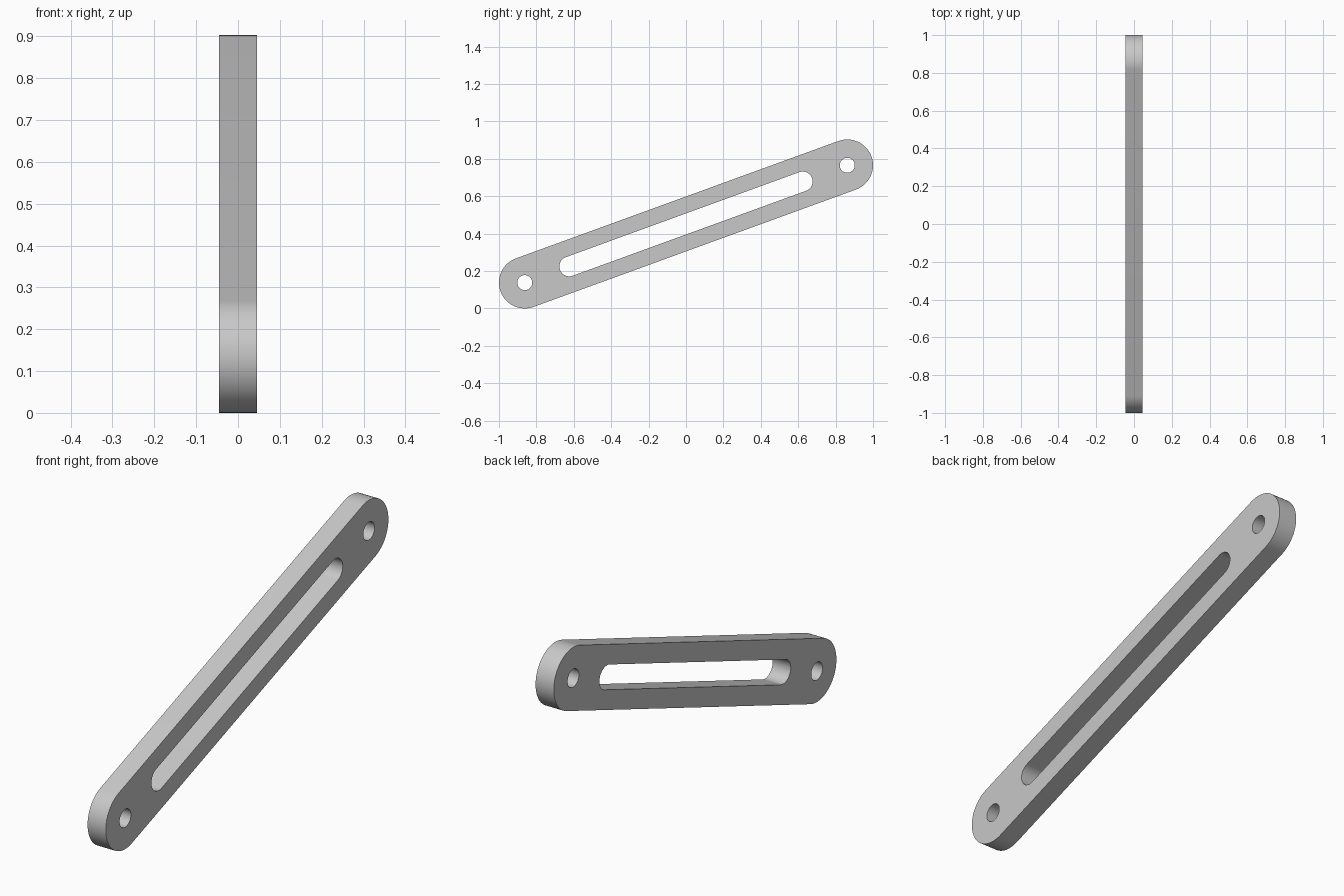
import bpy, bmesh, math
from mathutils import Matrix, Vector

cube = bpy.data.objects.get("Cube")
if cube:
    bpy.data.objects.remove(cube, do_unlink=True)

TILT = math.radians(20)
END_RADIUS, HOLE_RADIUS, SLOT_RADIUS = 0.138, 0.04, 0.053
THICKNESS = 0.09
HALF_LENGTH = (1 - END_RADIUS) / math.cos(TILT)   # middle to pivot hole
HALF_SLOT = 0.664
MID_HEIGHT = END_RADIUS + HALF_LENGTH * math.sin(TILT)

grey = bpy.data.materials.new("grey metal")
grey.use_nodes = True
colour = (0.58, 0.58, 0.58, 1)
grey.diffuse_color = colour
grey.node_tree.nodes["Principled BSDF"].inputs["Base Color"].default_value = colour


def capsule(half, radius, centre=0, steps=32):
    """Closed outline with two round ends; a circle when half is zero."""
    points = []
    for side in (1, -1):
        for i in range(steps + (half > 0)):
            a = math.pi * (i / steps - side / 2)
            points.append(Vector((0, centre + side * half + radius * math.cos(a),
                                  radius * math.sin(a))))
    return points


# Outline, slot and two pivot holes, filled and extruded through the thickness
bm = bmesh.new()
edges = []
for loop in (capsule(HALF_LENGTH, END_RADIUS), capsule(HALF_SLOT, SLOT_RADIUS),
             capsule(0, HOLE_RADIUS, HALF_LENGTH), capsule(0, HOLE_RADIUS, -HALF_LENGTH)):
    verts = [bm.verts.new(p) for p in loop]
    edges += [bm.edges.new((v, verts[i - 1])) for i, v in enumerate(verts)]
bmesh.ops.triangle_fill(bm, edges=edges, use_beauty=True, normal=(1, 0, 0))
side = bmesh.ops.extrude_face_region(bm, geom=bm.faces[:], use_keep_orig=True)["geom"]
bmesh.ops.translate(bm, vec=(THICKNESS, 0, 0),
                    verts=[g for g in side if isinstance(g, bmesh.types.BMVert)])
bmesh.ops.recalc_face_normals(bm, faces=bm.faces[:])

# Centre the thickness, tilt the bar and lift it onto the ground
bm.transform(Matrix.Translation((0, 0, MID_HEIGHT)) @ Matrix.Rotation(TILT, 4, 'X')
             @ Matrix.Translation((-THICKNESS / 2, 0, 0)))
mesh = bpy.data.meshes.new("slotted_link_bar")
bm.to_mesh(mesh)
bm.free()
mesh.materials.append(grey)
bar = bpy.data.objects.new("slotted_link_bar", mesh)
bpy.context.collection.objects.link(bar)

# Smooth round walls, crisp rims
bpy.ops.object.select_all(action='DESELECT')
bar.select_set(True)
bpy.context.view_layer.objects.active = bar
bpy.ops.object.shade_smooth_by_angle(angle=math.radians(30))
